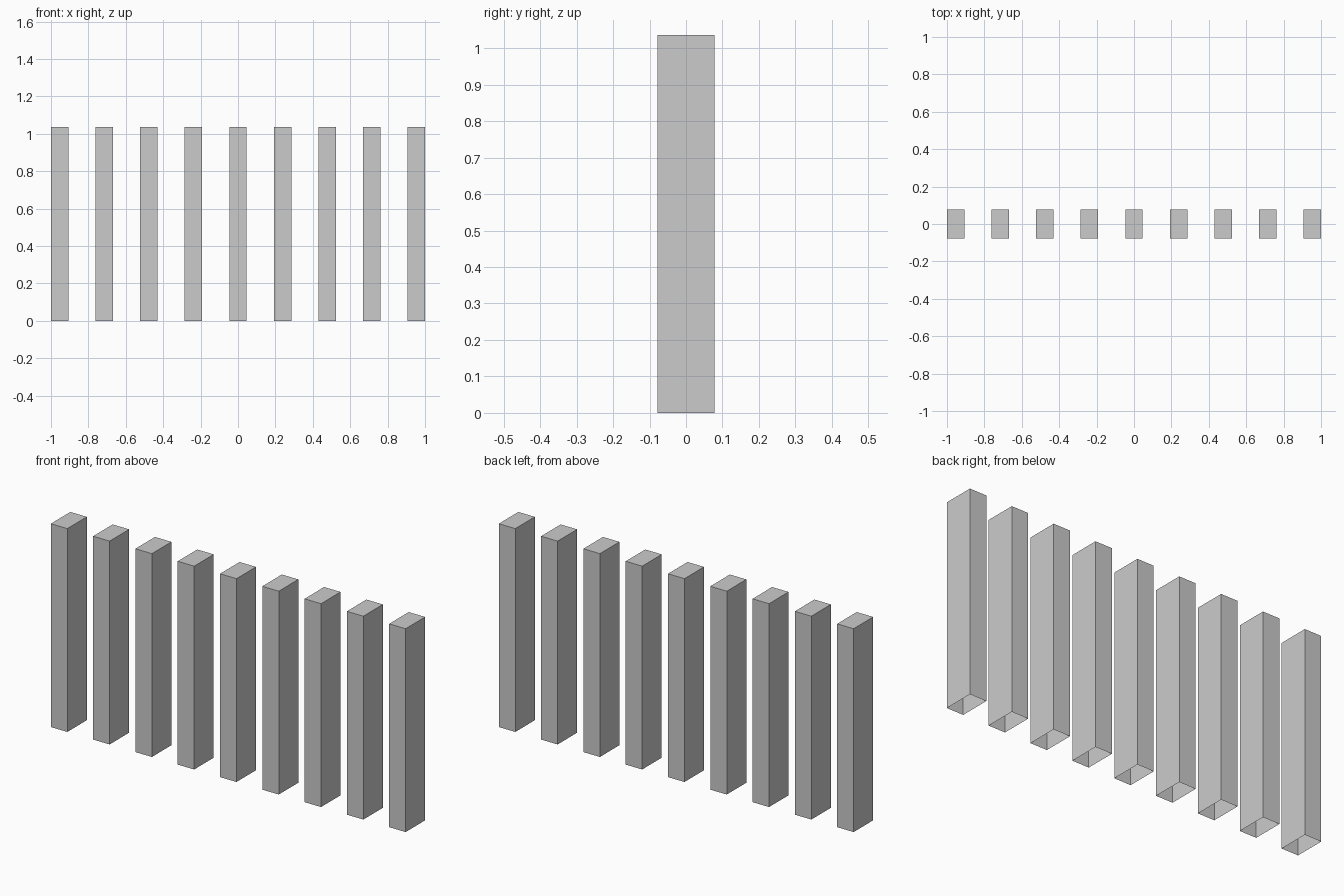
import bpy
import bmesh
from mathutils import Matrix, Vector

if "Cube" in bpy.data.objects:
    bpy.data.objects.remove(bpy.data.objects["Cube"])

COUNT = 9
WIDTH, DEPTH, HEIGHT = 0.093, 0.157, 1.036
SPACING = (2.0 - WIDTH) / (COUNT - 1)


def make_post(name, x):
    # Square-edged post: closed top and sides, open underneath
    bm = bmesh.new()
    placement = Matrix.Translation((0, 0, HEIGHT / 2)) @ Matrix.Diagonal((WIDTH, DEPTH, HEIGHT, 1))
    bmesh.ops.create_cube(bm, size=1, matrix=placement)
    bm.normal_update()
    bottom = [f for f in bm.faces if f.normal.z < -0.5]
    bmesh.ops.delete(bm, geom=bottom, context='FACES_ONLY')
    mesh = bpy.data.meshes.new(name)
    bm.to_mesh(mesh)
    bm.free()
    post = bpy.data.objects.new(name, mesh)
    post.location = Vector((x, 0, 0))
    bpy.context.collection.objects.link(post)
    return post


# Evenly spaced row of posts
for i in range(COUNT):
    make_post(f"post_{i + 1}", (i - (COUNT - 1) / 2) * SPACING)
